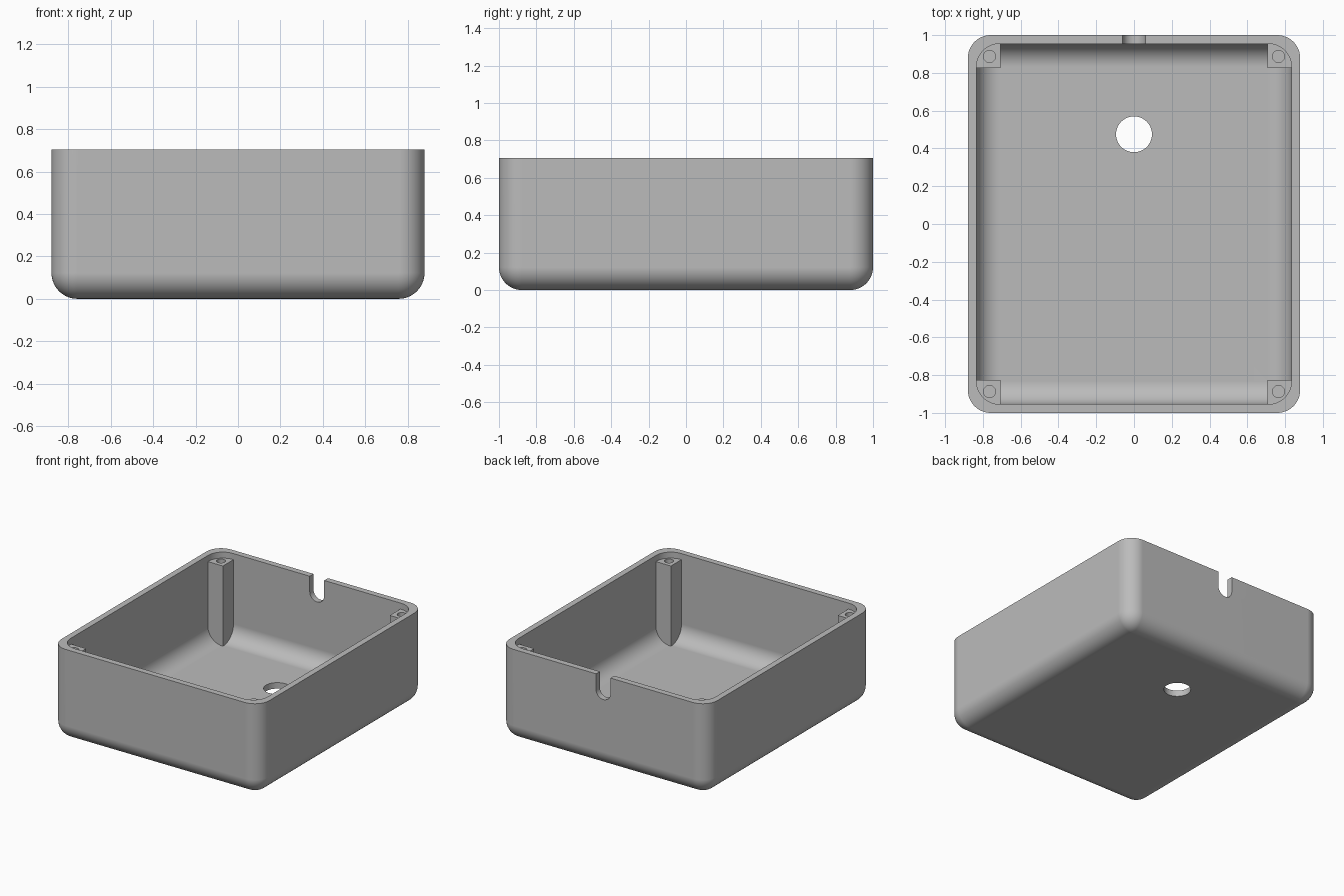
import bpy, bmesh
from math import sin, cos, pi

cube = bpy.data.objects.get("Cube")
if cube:
    bpy.data.objects.remove(cube, do_unlink=True)

HX, HY, H = 0.88, 1.0, 0.705      # outer half sizes and height
WALL, R, SEG = 0.046, 0.122, 12   # wall thickness, rounding, steps per quarter turn

grey = bpy.data.materials.new("plain grey")
grey.use_nodes = True
grey.diffuse_color = (0.5, 0.5, 0.5, 1)
grey.node_tree.nodes["Principled BSDF"].inputs["Base Color"].default_value = (0.5, 0.5, 0.5, 1)


def finish(name, bm):
    bmesh.ops.remove_doubles(bm, verts=bm.verts, dist=1e-5)
    bmesh.ops.recalc_face_normals(bm, faces=bm.faces)
    mesh = bpy.data.meshes.new(name)
    bm.to_mesh(mesh)
    bm.free()
    mesh.materials.append(grey)
    ob = bpy.data.objects.new(name, mesh)
    bpy.context.collection.objects.link(ob)
    return ob


def rounded_ring(hx, hy, r):
    """Outline of a rectangle with rounded corners."""
    pts = []
    for k, (sx, sy) in enumerate([(1, 1), (-1, 1), (-1, -1), (1, -1)]):
        for i in range(SEG + 1):
            a = (k + i / SEG) * pi / 2
            pts.append((sx * (hx - R) + r * cos(a), sy * (hy - R) + r * sin(a)))
    return pts


def tub(name, hx, hy, z0, z1):
    """Solid block with rounded upright and bottom edges."""
    bm = bmesh.new()
    levels = [(R * sin(i / SEG * pi / 2), z0 + R * (1 - cos(i / SEG * pi / 2)))
              for i in range(SEG + 1)] + [(R, z1)]
    rings = [[bm.verts.new((x, y, z)) for x, y in rounded_ring(hx, hy, r)]
             for r, z in levels]
    n = len(rings[0])
    for low, high in zip(rings, rings[1:]):
        for i in range(n):
            j = (i + 1) % n
            bm.faces.new((low[i], low[j], high[j], high[i]))
    bm.faces.new([rings[0][k * (SEG + 1)] for k in range(4)][::-1])
    bm.faces.new(rings[-1])
    return finish(name, bm)


def prism(name, points, offset):
    """Extrude a closed outline along an offset."""
    bm = bmesh.new()
    face = bm.faces.new([bm.verts.new(p) for p in points])
    new = bmesh.ops.extrude_face_region(bm, geom=[face])["geom"]
    bmesh.ops.translate(bm, vec=offset,
                        verts=[v for v in new if isinstance(v, bmesh.types.BMVert)])
    if not face.is_valid or len(bm.faces) < len(points) + 2:
        bm.faces.new([v for v in bm.verts][:len(points)])
    return finish(name, bm)


def drill(name, x, y, r, z0, z1, steps):
    pts = [(x + r * cos(2 * pi * i / steps), y + r * sin(2 * pi * i / steps), z0)
           for i in range(steps)]
    return prism(name, pts, (0, 0, z1 - z0))


def cut(target, cutter):
    """Subtract the cutter, then discard it."""
    cutter.hide_render = True
    mod = target.modifiers.new("cut", "BOOLEAN")
    mod.operation, mod.solver, mod.object = "DIFFERENCE", "EXACT", cutter
    bpy.context.view_layer.objects.active = target
    bpy.ops.object.modifier_apply(modifier=mod.name)
    bpy.data.objects.remove(cutter, do_unlink=True)


case = tub("open_case", HX, HY, 0, H)
cavity = tub("cavity", HX - WALL, HY - WALL, WALL, H + 0.2)
corners = [(sx, sy) for sx in (-1, 1) for sy in (-1, 1)]

# Corner posts: leave material standing in the cavity, just below the rim
for sx, sy in corners:
    outline = [(sx * x, sy * y, -0.1)
               for x, y in ((0.706, 0.826), (1.2, 0.826), (1.2, 1.3), (0.706, 1.3))]
    cut(cavity, prism("post_block", outline, (0, 0, H - WALL + 0.1)))
cut(case, cavity)

# Screw holes in the posts
for sx, sy in corners:
    cut(case, drill("screw_hole", sx * 0.765, sy * 0.887, 0.032, 0.05, H + 0.1, 24))

# Round hole in the floor
cut(case, drill("floor_hole", 0, 0.475, 0.095, -0.1, 0.2, 48))

# Cable slot with a rounded bottom in the back wall
slot = [(0.061 * cos(pi + pi * i / 16), 0.9, 0.585 + 0.061 * sin(pi + pi * i / 16))
        for i in range(17)]
slot += [(0.061, 0.9, H + 0.1), (-0.061, 0.9, H + 0.1)]
cut(case, prism("cable_slot", slot, (0, 0.2, 0)))

# Smooth rounding with crisp edges and flat walls
bpy.ops.object.select_all(action="DESELECT")
case.select_set(True)
bpy.context.view_layer.objects.active = case
bpy.ops.object.shade_smooth_by_angle(angle=pi / 6)
normals = case.modifiers.new("flat_walls", "WEIGHTED_NORMAL")
normals.keep_sharp = True
